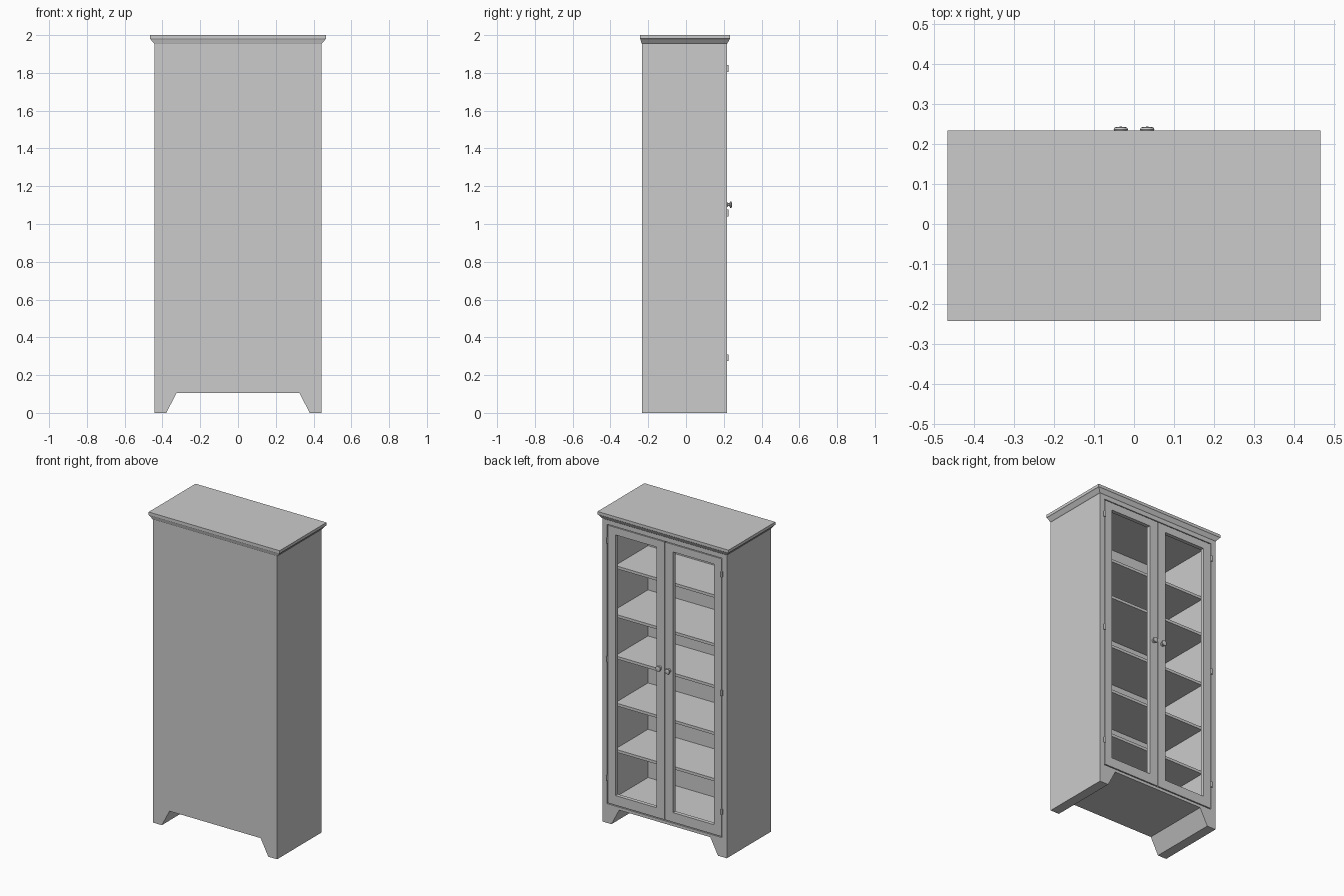
import bpy, bmesh, math
from mathutils import Vector

if "Cube" in bpy.data.objects:
    bpy.data.objects.remove(bpy.data.objects["Cube"])

W, YB, YF, TOP = 0.443, -0.234, 0.217, 1.957   # half width, rear, door side, carcass top


def finish(name, bm):
    bmesh.ops.recalc_face_normals(bm, faces=bm.faces)
    me = bpy.data.meshes.new(name)
    bm.to_mesh(me)
    bm.free()
    ob = bpy.data.objects.new(name, me)
    bpy.context.collection.objects.link(ob)
    return ob


def box(name, x, y, z):
    bm = bmesh.new()
    bmesh.ops.create_cube(bm, size=1)
    for v in bm.verts:
        v.co = [(a[0] + a[1]) / 2 + c * (a[1] - a[0]) for c, a in zip(v.co, (x, y, z))]
    return finish(name, bm)


def extrude_y(name, pts, y0, y1):
    bm = bmesh.new()
    f = bm.faces.new([bm.verts.new((x, y0, z)) for x, z in pts])
    r = bmesh.ops.extrude_face_region(bm, geom=[f])
    bmesh.ops.translate(bm, vec=(0, y1 - y0, 0),
                        verts=[g for g in r["geom"] if isinstance(g, bmesh.types.BMVert)])
    return finish(name, bm)


def frame(name, outer, inner, y0, y1):
    """Rectangular frame in the xz plane; rectangles are (x0, x1, z0, z1)."""
    bm = bmesh.new()
    loops = []
    for (a, b, c, d), y in ((outer, y0), (outer, y1), (inner, y1), (inner, y0)):
        loops.append([bm.verts.new((x, y, z)) for x, z in ((a, c), (b, c), (b, d), (a, d))])
    for i in range(4):
        p, q = loops[i], loops[(i + 1) % 4]
        for j in range(4):
            k = (j + 1) % 4
            bm.faces.new((p[j], p[k], q[k], q[j]))
    return finish(name, bm)


def loft(name, rings):
    """Stack of rectangles (x half width, y0, y1, z)."""
    bm = bmesh.new()
    loops = [[bm.verts.new(c) for c in ((-w, a, z), (w, a, z), (w, b, z), (-w, b, z))]
             for w, a, b, z in rings]
    for p, q in zip(loops, loops[1:]):
        for j in range(4):
            k = (j + 1) % 4
            bm.faces.new((p[j], p[k], q[k], q[j]))
    bm.faces.new(loops[0])
    bm.faces.new(loops[-1])
    return finish(name, bm)


def turned(name, profile, centre, axis, seg=20):
    """Revolve (radius, height) profile round an axis through centre."""
    bm = bmesh.new()
    vs = [bm.verts.new((r, 0, h)) for r, h in profile]
    es = [bm.edges.new(e) for e in zip(vs, vs[1:])]
    bmesh.ops.spin(bm, geom=vs + es, cent=(0, 0, 0), axis=(0, 0, 1),
                   angle=2 * math.pi, steps=seg)
    bmesh.ops.remove_doubles(bm, verts=bm.verts, dist=1e-5)
    rot = Vector((0, 0, 1)).rotation_difference(Vector(axis)).to_matrix()
    for v in bm.verts:
        v.co = rot @ v.co + Vector(centre)
    ob = finish(name, bm)
    bpy.context.view_layer.objects.active = ob
    bpy.ops.object.select_all(action='DESELECT')
    ob.select_set(True)
    bpy.ops.object.shade_smooth_by_angle(angle=math.radians(40))
    return ob


# Plinth with splayed feet, also the cabinet floor
extrude_y("plinth", [(-W, 0), (-0.38, 0), (-0.325, 0.105), (0.325, 0.105), (0.38, 0),
                     (W, 0), (W, 0.122), (-W, 0.122)], YB, YF)

# Carcass panels
for s, n in ((-1, "left"), (1, "right")):
    box(n + "_side", sorted((s * 0.425, s * W)), (YB, YF), (0.122, TOP))
box("back_panel", (-0.425, 0.425), (YB, YB + 0.014), (0.122, TOP))
box("top_panel", (-0.425, 0.425), (YB + 0.014, YF - 0.02), (1.93, TOP))
frame("face_frame", (-0.425, 0.425, 0.122, TOP), (-0.41, 0.41, 0.124, 1.926), YF - 0.02, YF)

# Crown moulding
loft("crown", [(W, YB, YF, 1.955), (W + 0.004, YB - 0.002, YF + 0.003, 1.958),
               (0.463, -0.241, 0.231, 1.978), (0.467, -0.243, 0.234, 1.981),
               (0.467, -0.243, 0.234, 2.0)])

# Shelves, the fixed one being deeper
for i, z in enumerate((0.433, 0.732, 1.035, 1.332, 1.617)):
    box(f"shelf_{i + 1}", (-0.425, 0.425), (YB + 0.014, 0.165 if i == 3 else 0.115),
        (z - 0.018, z))

# Doors, hinges and knobs on both halves
for s, n in ((-1, "left"), (1, "right")):
    outer = sorted((s * 0.003, s * 0.406))
    inner = sorted((s * 0.06, s * 0.351))
    frame(n + "_door", (*outer, 0.13, 1.921), (*inner, 0.192, 1.873), YF - 0.025, YF)
    for j, z in enumerate((0.292, 1.058, 1.824)):
        turned(f"{n}_hinge_{j + 1}", [(0, -0.018), (0.006, -0.018), (0.006, 0.018), (0, 0.018)],
               (s * 0.409, YF + 0.003, z), (0, 0, 1), 12)
    turned(n + "_knob", [(0, 0), (0.012, 0), (0.012, 0.003), (0.008, 0.006), (0.008, 0.013),
                         (0.016, 0.016), (0.018, 0.020), (0.016, 0.024), (0.010, 0.026),
                         (0, 0.0265)], (s * 0.033, YF, 1.102), (0, 1, 0))
